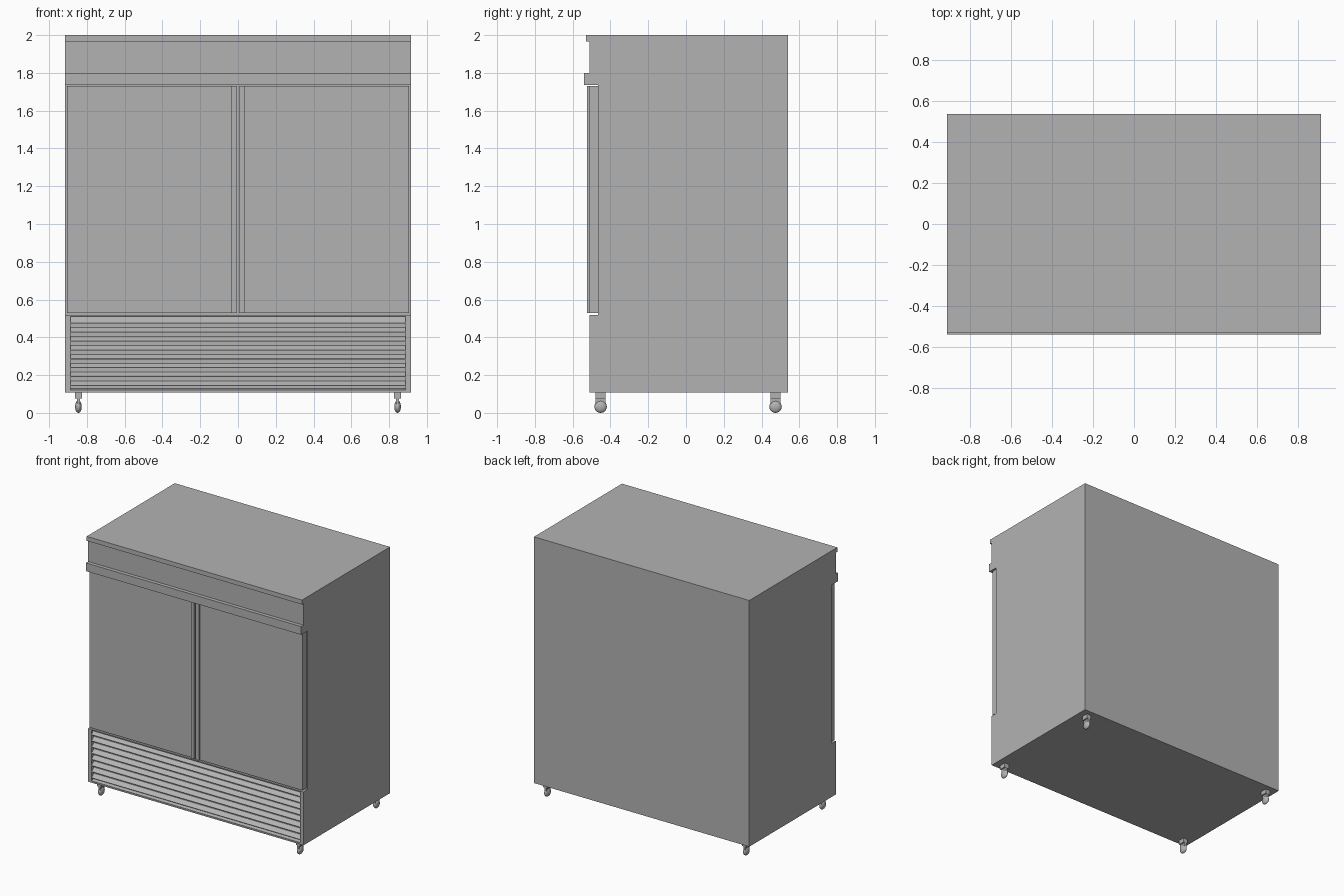
import bpy, bmesh, math
from mathutils import Matrix

if "Cube" in bpy.data.objects:
    bpy.data.objects.remove(bpy.data.objects["Cube"])

# Mid-grey painted metal
grey = bpy.data.materials.new("grey_metal")
grey.diffuse_color = (0.45, 0.45, 0.45, 1)
grey.use_nodes = True
grey.node_tree.nodes["Principled BSDF"].inputs["Base Color"].default_value = grey.diffuse_color


def finish(bm, name):
    bmesh.ops.recalc_face_normals(bm, faces=bm.faces)
    me = bpy.data.meshes.new(name)
    bm.to_mesh(me)
    bm.free()
    me.materials.append(grey)
    ob = bpy.data.objects.new(name, me)
    bpy.context.collection.objects.link(ob)
    return ob


def prism(name, profile, x0, x1):
    """Extrude a closed (y, z) profile along x."""
    bm = bmesh.new()
    face = bm.faces.new([bm.verts.new((x0, y, z)) for y, z in profile])
    ext = bmesh.ops.extrude_face_region(bm, geom=[face])["geom"]
    moved = [v for v in ext if isinstance(v, bmesh.types.BMVert)]
    bmesh.ops.translate(bm, verts=moved, vec=(x1 - x0, 0, 0))
    return finish(bm, name)


def box(name, x0, x1, y0, y1, z0, z1):
    return prism(name, [(y0, z0), (y1, z0), (y1, z1), (y0, z1)], x0, x1)


W = 0.915

# Cabinet: stepped side profile with door recess, band and top lip
cabinet = prism("cabinet", [
    (0.539, 0.108), (0.539, 2.0), (-0.53, 2.0), (-0.53, 1.966),
    (-0.512, 1.966), (-0.512, 1.80), (-0.54, 1.80), (-0.54, 1.737),
    (-0.465, 1.737), (-0.465, 0.518), (-0.512, 0.518), (-0.512, 0.108)], -W, W)

# Grille opening in the lower front panel
cutter = box("grille_opening_cutter", -0.888, 0.888, -0.6, -0.475, 0.118, 0.51)
cutter.hide_render = True
cutter.hide_viewport = True
cut = cabinet.modifiers.new("grille_opening", "BOOLEAN")
cut.operation = "DIFFERENCE"
cut.solver = "EXACT"
cut.object = cutter

# Sloping louvre slats with open gaps between them
for i in range(9):
    low = 0.473 - 0.0473 * i if i < 8 else 0.118
    top = low + (0.037 if i == 0 else 0.026 if i < 8 else 0.012)
    prism(f"grille_slat_{i + 1}", [
        (-0.475, top), (-0.480, top), (-0.510, low + 0.003),
        (-0.510, low), (-0.475, low + 0.004)], -0.888, 0.888)

# Doors with full-height handle strips along the meeting edges
for side, s in (("left", -1), ("right", 1)):
    xs = sorted((s * 0.006, s * 0.906))
    box(f"{side}_door", *xs, -0.512, -0.465, 0.528, 1.731)
    xs = sorted((s * 0.006, s * 0.034))
    box(f"{side}_door_handle_strip", *xs, -0.524, -0.512, 0.528, 1.731)


def caster(label, x, y):
    # Mounting block and narrow fork
    box(f"{label}_caster_mount", x - 0.019, x + 0.019, y - 0.026, y + 0.026, 0.075, 0.108)
    box(f"{label}_caster_fork", x - 0.008, x + 0.008, y - 0.026, y + 0.026, 0.04, 0.075)
    # Rounded wheel, turned about the x axis
    bm = bmesh.new()
    bmesh.ops.create_uvsphere(bm, u_segments=24, v_segments=12, radius=0.033,
                              matrix=Matrix.Rotation(math.pi / 2, 4, "Y"))
    bmesh.ops.scale(bm, vec=(0.53, 1, 1), verts=bm.verts)
    wheel = finish(bm, f"{label}_caster_wheel")
    wheel.location = (x, y, 0.033)
    wheel.data.shade_smooth()


for xl, x in (("left", -0.845), ("right", 0.845)):
    for yl, y in (("front", -0.452), ("back", 0.474)):
        caster(f"{yl}_{xl}", x, y)
